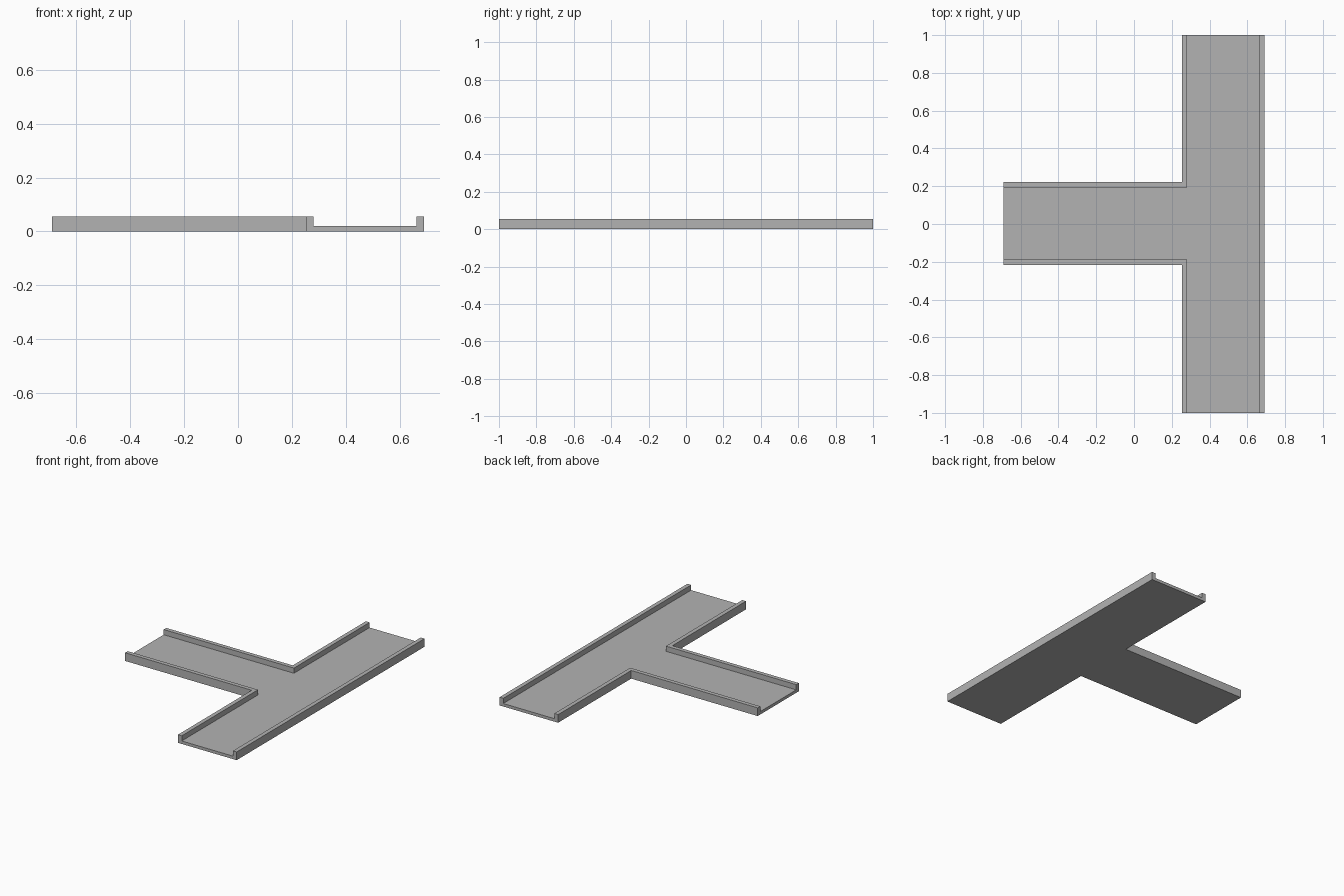
import bpy
import bmesh

cube = bpy.data.objects.get("Cube")
if cube:
    bpy.data.objects.remove(cube, do_unlink=True)

HEIGHT, FLOOR, WALL = 0.055, 0.02, 0.028

grey = bpy.data.materials.new("plain grey")
grey.use_nodes = True
colour = (0.45, 0.45, 0.45, 1)
grey.diffuse_color = colour
grey.node_tree.nodes["Principled BSDF"].inputs["Base Color"].default_value = colour


def tee_prism(name, inset, overrun, z0, z1):
    """T-shaped prism; inset narrows the arms, overrun lengthens their open ends."""
    end_x, end_y = -0.69 - overrun, 1 + overrun
    left, right = 0.253 + inset, 0.69 - inset
    low, high = -0.216 + inset, 0.222 - inset
    outline = [(end_x, low), (left, low), (left, -end_y), (right, -end_y),
               (right, end_y), (left, end_y), (left, high), (end_x, high)]
    bm = bmesh.new()
    base = bm.faces.new([bm.verts.new((x, y, z0)) for x, y in outline])
    top = bmesh.ops.extrude_face_region(bm, geom=[base], use_keep_orig=True)
    bmesh.ops.translate(bm, vec=(0, 0, z1 - z0),
                        verts=[v for v in top["geom"] if isinstance(v, bmesh.types.BMVert)])
    bmesh.ops.recalc_face_normals(bm, faces=bm.faces)
    mesh = bpy.data.meshes.new(name)
    bm.to_mesh(mesh)
    bm.free()
    mesh.materials.append(grey)
    obj = bpy.data.objects.new(name, mesh)
    bpy.context.collection.objects.link(obj)
    return obj


# Solid T-junction, hollowed from above to leave a floor and side walls
channel = tee_prism("tee_channel", 0, 0, 0, HEIGHT)
cutter = tee_prism("trough_cutter", WALL, 0.1, FLOOR, HEIGHT + 0.1)
cutter.hide_render = True

cut = channel.modifiers.new("trough", "BOOLEAN")
cut.operation = "DIFFERENCE"
cut.solver = "EXACT"
cut.object = cutter
bpy.context.view_layer.objects.active = channel
bpy.ops.object.modifier_apply(modifier=cut.name)
bpy.data.objects.remove(cutter, do_unlink=True)
